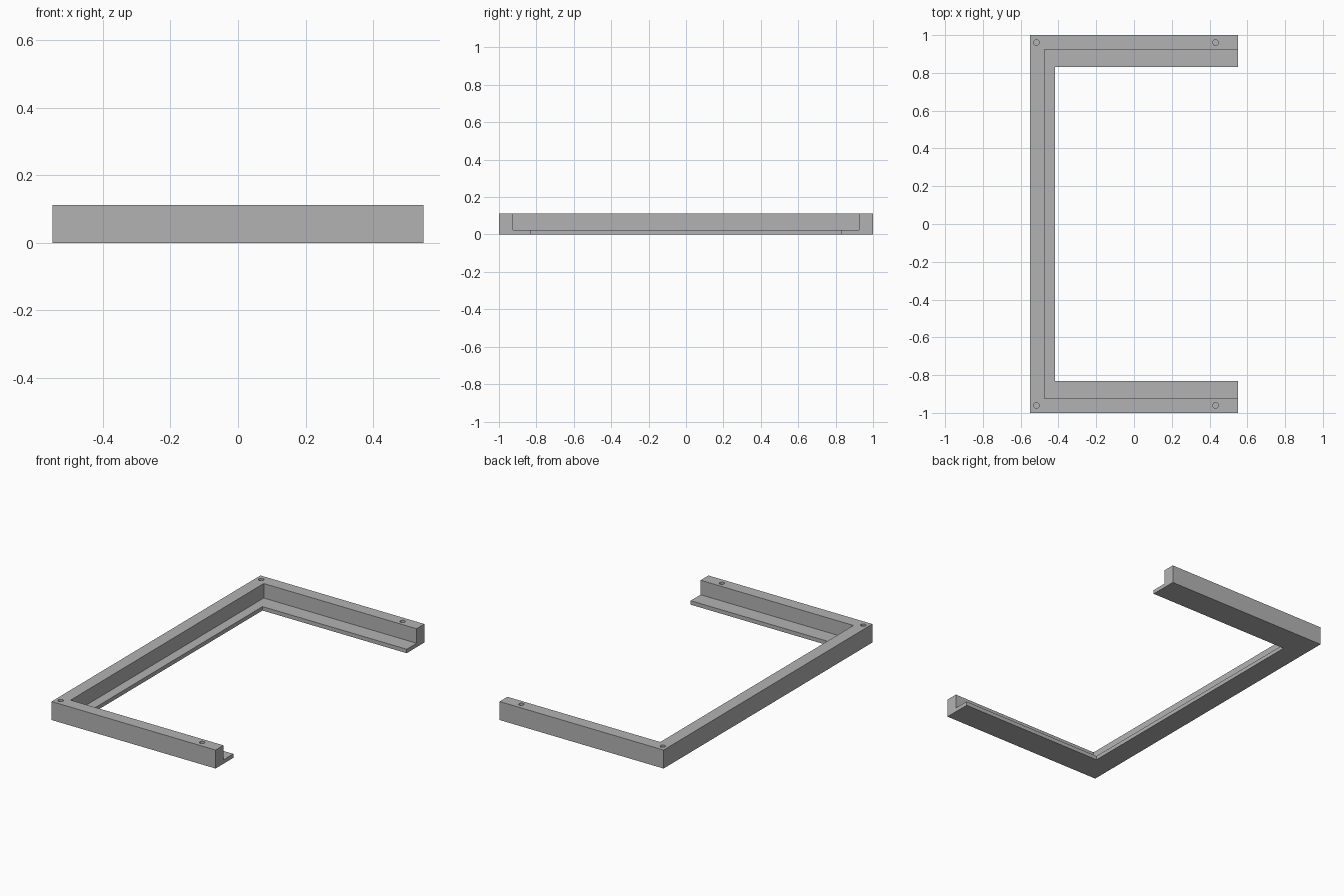
import bpy
import bmesh

cube = bpy.data.objects.get("Cube")
if cube:
    bpy.data.objects.remove(cube, do_unlink=True)

HALF_X, HALF_Y, HEIGHT = 0.55, 1.0, 0.112
LEDGE_Z = 0.024
HOLE_RADIUS, HOLE_DEPTH = 0.015, 0.08

grey = bpy.data.materials.new("light grey")
grey.use_nodes = True
colour = (0.45, 0.45, 0.45, 1)
grey.diffuse_color = colour
grey.node_tree.nodes["Principled BSDF"].inputs["Base Color"].default_value = colour


def make_object(name, bm):
    bmesh.ops.recalc_face_normals(bm, faces=bm.faces)
    mesh = bpy.data.meshes.new(name)
    bm.to_mesh(mesh)
    bm.free()
    mesh.materials.append(grey)
    obj = bpy.data.objects.new(name, mesh)
    bpy.context.collection.objects.link(obj)
    return obj


# L-shaped section: inset from the spine side, inset from the leg sides, height
section = [(0, 0, 0), (0.133, 0.17, 0), (0.133, 0.17, LEDGE_Z),
           (0.075, 0.075, LEDGE_Z), (0.075, 0.075, HEIGHT), (0, 0, HEIGHT)]

# Sweep the section along the front leg, the spine and the back leg
bm = bmesh.new()
rings = []
for side, at_tip in ((-1, True), (-1, False), (1, False), (1, True)):
    rings.append([bm.verts.new((HALF_X if at_tip else dx - HALF_X,
                                side * (HALF_Y - dy), z))
                  for dx, dy, z in section])
for a, b in zip(rings, rings[1:]):
    for i in range(len(section)):
        j = (i + 1) % len(section)
        bm.faces.new((a[i], a[j], b[j], b[i]))
bm.faces.new(rings[0])
bm.faces.new(rings[-1])
frame = make_object("bracket_frame", bm)

# Four blind screw holes in the top rim
bm = bmesh.new()
for x in (-0.517, 0.432):
    for y in (-0.96, 0.96):
        made = bmesh.ops.create_cone(bm, cap_ends=True, segments=24,
                                     radius1=HOLE_RADIUS, radius2=HOLE_RADIUS,
                                     depth=2 * HOLE_DEPTH)
        bmesh.ops.translate(bm, verts=made["verts"], vec=(x, y, HEIGHT))
cutter = make_object("screw_hole_cutter", bm)
cutter.hide_render = True
cutter.hide_viewport = True
cutter.display_type = 'WIRE'

holes = frame.modifiers.new("screw holes", 'BOOLEAN')
holes.operation = 'DIFFERENCE'
holes.solver = 'EXACT'
holes.object = cutter
